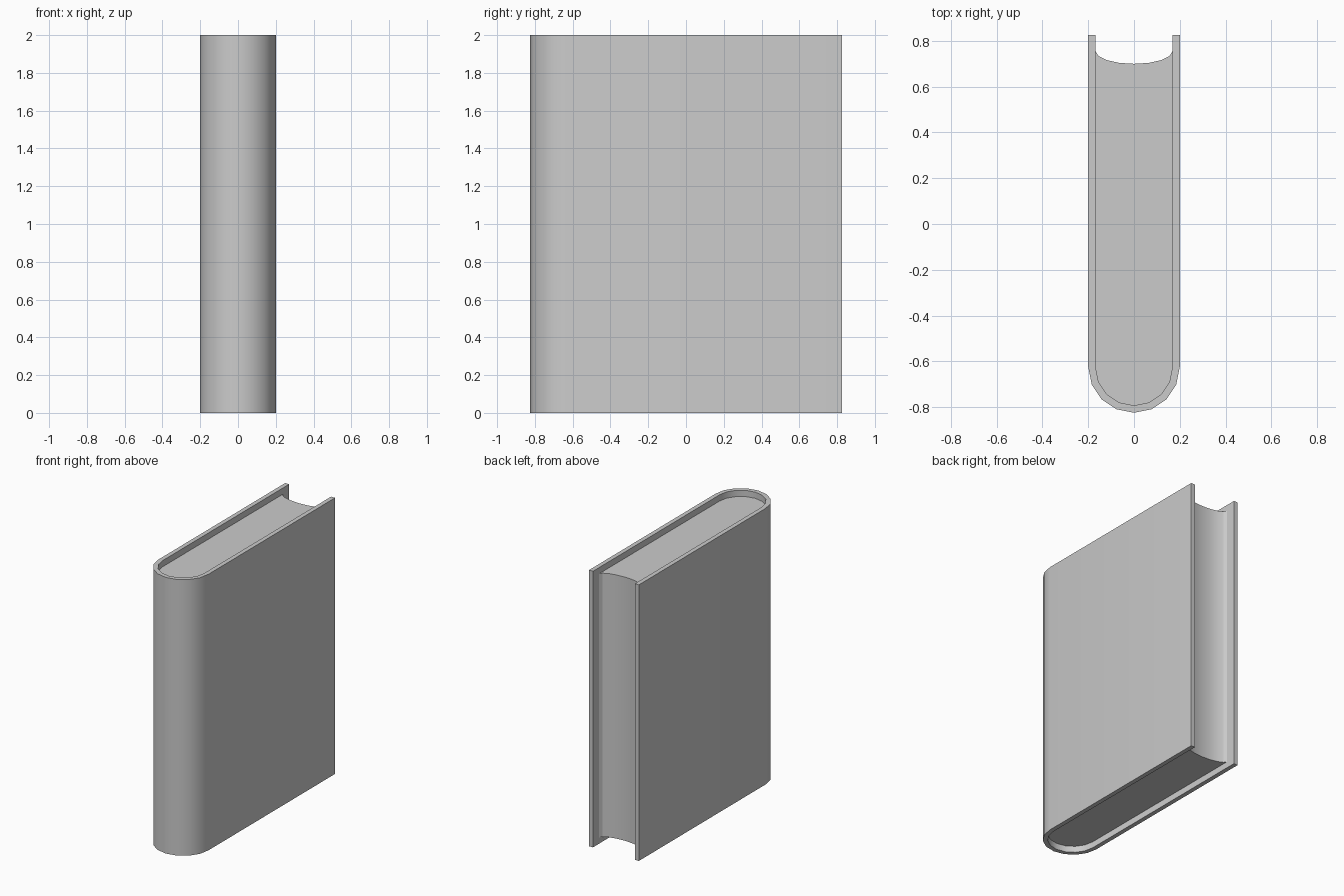
import bpy, bmesh
from math import cos, sin, pi

if "Cube" in bpy.data.objects:
    bpy.data.objects.remove(bpy.data.objects["Cube"])

HEIGHT, INSET = 2.0, 0.045
SPINE_Y, FRONT_Y = -0.625, 0.825   # spine arc centre, fore-edge end of the boards
OUTER, INNER = 0.20, 0.168
SEGS = 8


def arc(rx, ry, cy, start, end):
    """Points on an elliptical arc centred on (0, cy)."""
    step = (end - start) / SEGS
    return [(rx * cos(start + i * step), cy + ry * sin(start + i * step))
            for i in range(SEGS + 1)]


def extruded(name, outline, quads, z0, z1):
    """Prism from a closed outline; quads lists the cap faces by index."""
    bm = bmesh.new()
    low = [bm.verts.new((x, y, z0)) for x, y in outline]
    high = [bm.verts.new((x, y, z1)) for x, y in outline]
    n = len(outline)
    for face in quads:
        bm.faces.new([low[i] for i in reversed(face)])
        bm.faces.new([high[i] for i in face])
    for i in range(n):
        j = (i + 1) % n
        bm.faces.new((low[i], low[j], high[j], high[i]))
    bmesh.ops.recalc_face_normals(bm, faces=bm.faces)
    mesh = bpy.data.meshes.new(name)
    bm.to_mesh(mesh)
    bm.free()
    obj = bpy.data.objects.new(name, mesh)
    bpy.context.collection.objects.link(obj)
    bpy.ops.object.select_all(action='DESELECT')
    bpy.context.view_layer.objects.active = obj
    obj.select_set(True)
    bpy.ops.object.shade_smooth_by_angle(angle=pi / 6)
    return obj


def u_path(r):
    return [(-r, FRONT_Y)] + arc(r, r, SPINE_Y, pi, 2 * pi) + [(r, FRONT_Y)]


# Cover: two boards joined by a rounded spine
outer, inner = u_path(OUTER), u_path(INNER)
n = len(outer)
strips = [(i, i + 1, 2 * n - 2 - i, 2 * n - 1 - i) for i in range(n - 1)]
extruded("cover", outer + inner[::-1], strips, 0, HEIGHT)

# Page block: rounded at the spine, hollow at the fore edge
back = arc(INNER, INNER, SPINE_Y, pi, 2 * pi)
fore = arc(INNER, 0.055, 0.755, 2 * pi, pi)
m = len(back)
rows = [(i, i + 1, 2 * m - 2 - i, 2 * m - 1 - i) for i in range(m - 1)]
extruded("pages", back + fore, rows, INSET, HEIGHT - INSET)
